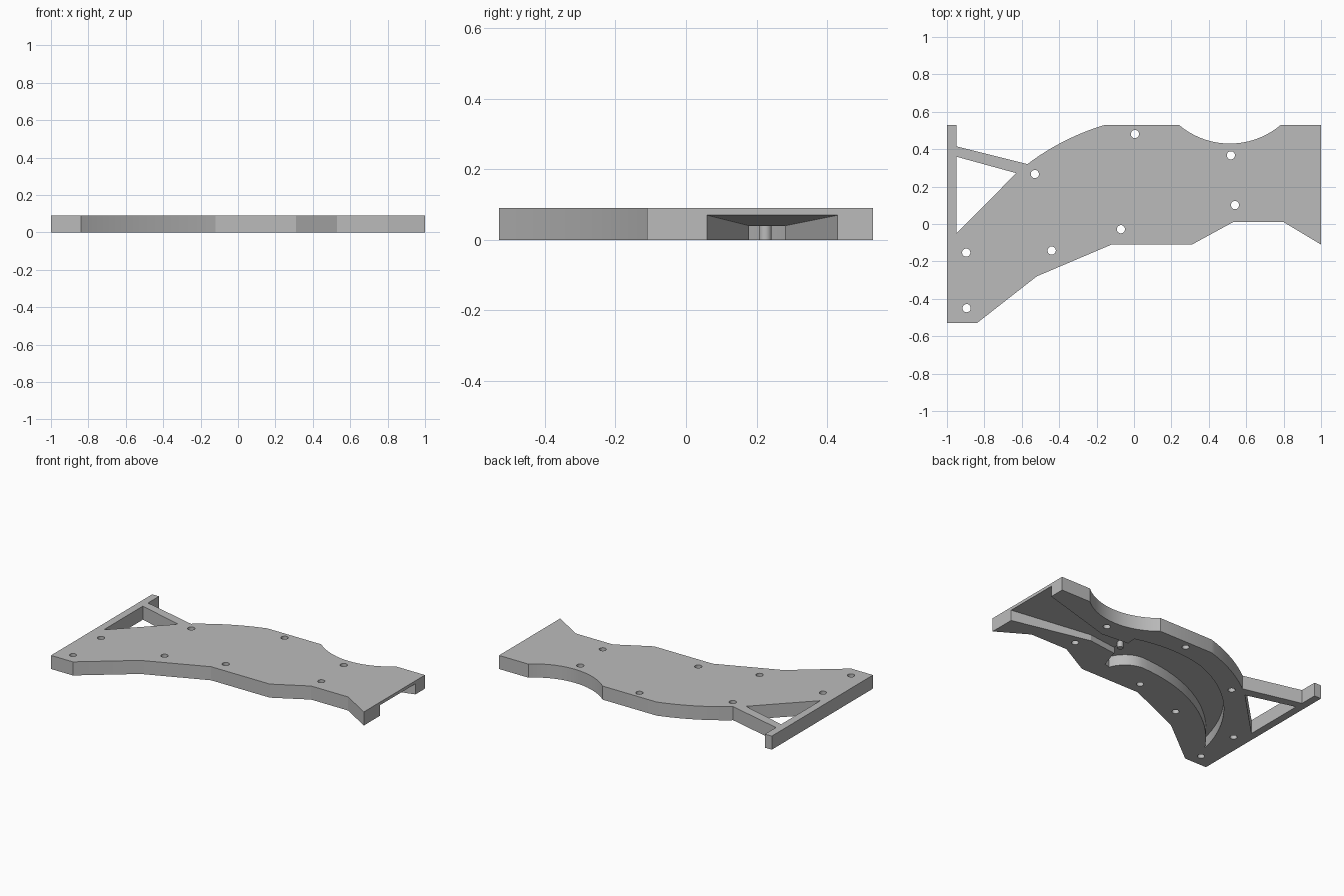
import bpy, bmesh, math
from mathutils import Vector

cube = bpy.data.objects.get("Cube")
if cube:
    bpy.data.objects.remove(cube, do_unlink=True)

HEIGHT = 0.09
CEILING = 0.07

grey = bpy.data.materials.new("plain_grey")
grey.use_nodes = True
colour = (0.5, 0.5, 0.5, 1)
grey.diffuse_color = colour
grey.node_tree.nodes["Principled BSDF"].inputs["Base Color"].default_value = colour


def arc(a, b, c, steps=14):
    """Points on the circle from a through b to c."""
    a, b, c = Vector(a), Vector(b), Vector(c)
    u, v = b - a, c - a
    d = 2 * (u.x * v.y - u.y * v.x)
    centre = a + Vector((v.y * u.length_squared - u.y * v.length_squared,
                         u.x * v.length_squared - v.x * u.length_squared)) / d
    start, end = a - centre, c - centre
    turn = math.atan2(start.x * end.y - start.y * end.x, start.dot(end))
    points = []
    for i in range(steps + 1):
        t = turn * i / steps
        s, k = math.sin(t), math.cos(t)
        points.append((centre.x + start.x * k - start.y * s,
                       centre.y + start.x * s + start.y * k))
    return points


def make_object(name, bm):
    bmesh.ops.recalc_face_normals(bm, faces=bm.faces)
    mesh = bpy.data.meshes.new(name)
    bm.to_mesh(mesh)
    bm.free()
    mesh.materials.append(grey)
    obj = bpy.data.objects.new(name, mesh)
    bpy.context.collection.objects.link(obj)
    return obj


def prism(name, outline, low, high):
    bm = bmesh.new()
    face = bm.faces.new([bm.verts.new((x, y, low)) for x, y in outline])
    top = bmesh.ops.extrude_face_region(bm, geom=[face])["geom"]
    moved = [v for v in top if isinstance(v, bmesh.types.BMVert)]
    bmesh.ops.translate(bm, verts=moved, vec=(0, 0, high - low))
    return make_object(name, bm)


def disc(x, y, radius, sides=24):
    return [(x + radius * math.cos(math.tau * i / sides),
             y + radius * math.sin(math.tau * i / sides)) for i in range(sides)]


def cut(target, cutter):
    cutter.hide_render = True
    mod = target.modifiers.new("cut", 'BOOLEAN')
    mod.operation = 'DIFFERENCE'
    mod.solver = 'EXACT'
    mod.object = cutter
    bpy.context.view_layer.objects.active = target
    bpy.ops.object.modifier_apply(modifier=mod.name)
    bpy.data.objects.remove(cutter, do_unlink=True)


# Body plate with side rail and strut
outline = [(-1, -0.53), (-0.84, -0.53), (-0.52, -0.28), (-0.12, -0.11), (0.31, -0.11),
           (0.53, 0.01), (0.8, 0.01), (1, -0.11), (1, 0.53)]
outline += arc((0.785, 0.53), (0.515, 0.43), (0.24, 0.53), 18)
outline += arc((-0.155, 0.53), (-0.385, 0.437), (-0.57, 0.32))
outline += [(-0.95, 0.415), (-0.95, 0.53), (-1, 0.53)]
body = prism("body_plate", outline, 0, HEIGHT)

# Triangular opening behind the strut
opening = [(-0.95, 0.36)] + arc((-0.95, -0.05), (-0.81, 0.09), (-0.63, 0.272))
cut(body, prism("opening_cutter", opening, -0.05, 0.2))

# Screw holes
for x, y in [(-0.895, -0.45), (-0.897, -0.153), (-0.44, -0.142), (-0.53, 0.267),
             (-0.07, -0.028), (0.005, 0.481), (0.518, 0.367), (0.54, 0.101)]:
    cut(body, prism("hole_cutter", disc(x, y, 0.022), -0.05, 0.2))

# Curved channel in the underside
channel = arc((0.3, 0.36), (0.05, 0.4), (-0.2, 0.37), 8)
channel += arc((-0.2, 0.37), (-0.57, 0.14), (-0.85, -0.36), 20)[1:]
channel += arc((-0.85, -0.36), (-0.45, 0.0), (0.05, 0.13), 20)[1:]
channel += arc((0.05, 0.13), (0.15, 0.085), (0.2, 0.01), 8)[1:]
channel += [(0.24, 0.02), (0.28, 0.14)]
cut(body, prism("channel_cutter", channel, -0.05, CEILING))

# Narrow throat between the channel and the funnel
throat = [(0.25, 0.15), (0.49, 0.18), (0.49, 0.28), (0.25, 0.3)]
cut(body, prism("throat_cutter", throat, -0.05, 0.04))

# Funnel mouth, tapering in width and height
bm = bmesh.new()
rings = []
for x, y0, y1, top in [(1, 0.06, 0.43, CEILING), (0.48, 0.18, 0.28, 0.04)]:
    rings.append([Vector((x, y, z)) for y, z in
                  [(y0, -0.05), (y1, -0.05), (y1, top), (y0, top)]])
# Carry the mouth just past the end wall
rings[0] = [p + (p - q) * 0.02 for p, q in zip(*rings)]
near, far = [[bm.verts.new(p) for p in ring] for ring in rings]
bm.faces.new(near)
bm.faces.new(far)
for i in range(4):
    j = (i + 1) % 4
    bm.faces.new((near[i], near[j], far[j], far[i]))
cut(body, make_object("funnel_cutter", bm))

# Guide pin inside the channel
pin = prism("guide_pin", disc(0.295, 0.225, 0.018), 0, 0.08)

# Smooth the curved walls, keep edges sharp
for obj in (body, pin):
    bpy.ops.object.select_all(action='DESELECT')
    obj.select_set(True)
    bpy.context.view_layer.objects.active = obj
    bpy.ops.object.shade_smooth_by_angle(angle=math.radians(20))
